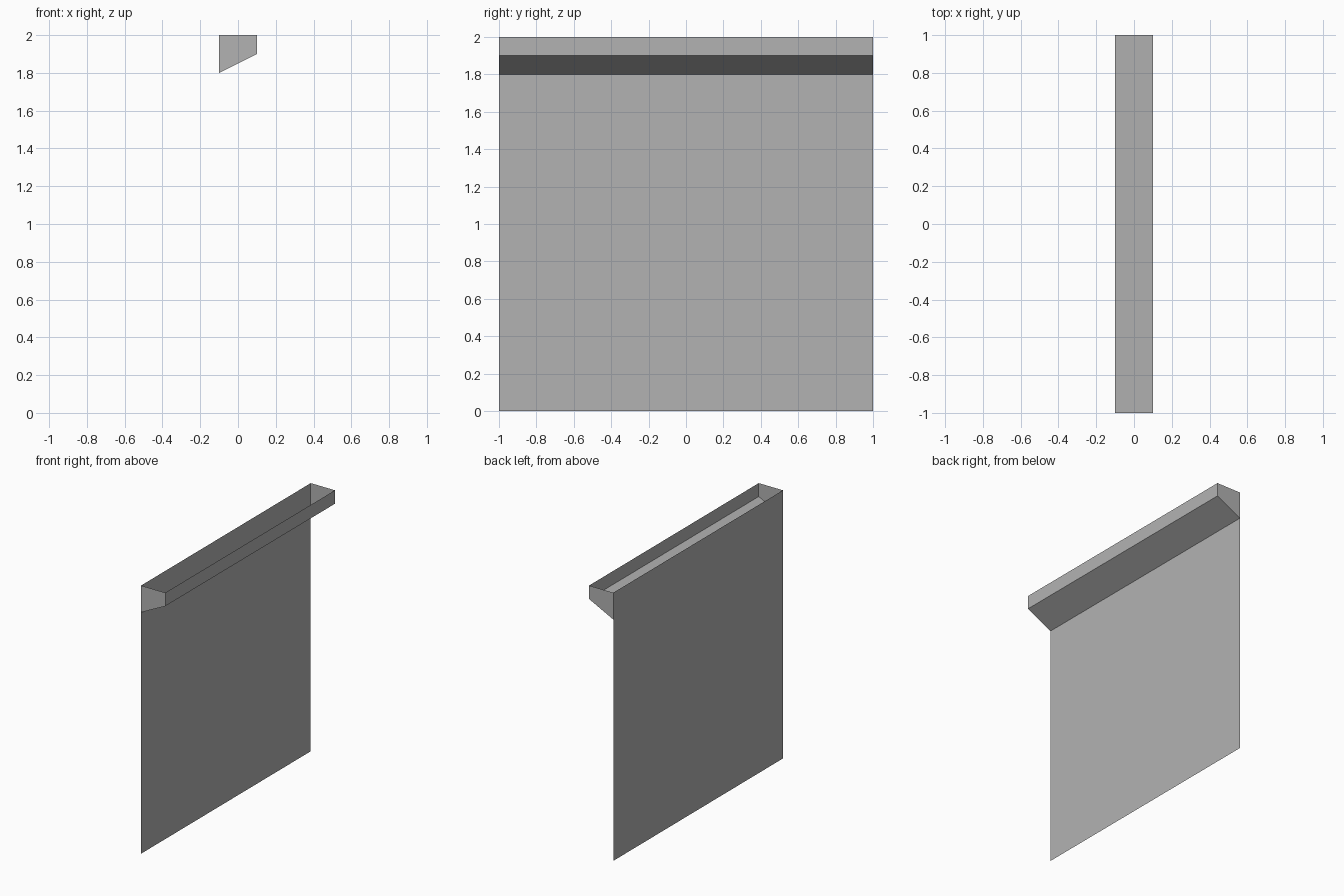
import bpy
import bmesh

cube = bpy.data.objects.get("Cube")
if cube:
    bpy.data.objects.remove(cube, do_unlink=True)

# Single grey finish
GREY = (0.448, 0.448, 0.448, 1.0)
grey = bpy.data.materials.new("grey")
grey.use_nodes = True
grey.diffuse_color = GREY
grey.node_tree.nodes["Principled BSDF"].inputs["Base Color"].default_value = GREY

HALF_LENGTH = 1.0
BACK, FRONT = -0.1, 0.1
TOP, LIP_BASE, TROUGH_BASE = 2.0, 1.9, 1.8


def sheet(name, corners):
    """Make one flat thin-sheet part from its corner points."""
    bm = bmesh.new()
    bm.faces.new([bm.verts.new(c) for c in corners])
    mesh = bpy.data.meshes.new(name)
    bm.to_mesh(mesh)
    bm.free()
    mesh.materials.append(grey)
    obj = bpy.data.objects.new(name, mesh)
    bpy.context.collection.objects.link(obj)
    return obj


def strip(name, start, end):
    """Sweep an x-z line along the full length."""
    (xa, za), (xb, zb) = start, end
    return sheet(name, [(xa, -HALF_LENGTH, za), (xa, HALF_LENGTH, za),
                        (xb, HALF_LENGTH, zb), (xb, -HALF_LENGTH, zb)])


# Tall back panel, sloping trough floor and upright lip
strip("back_panel", (BACK, 0), (BACK, TOP))
strip("trough_floor", (FRONT, LIP_BASE), (BACK, TROUGH_BASE))
strip("trough_lip", (FRONT, LIP_BASE), (FRONT, TOP))

# End caps close the open-topped trough
profile = [(BACK, TROUGH_BASE), (FRONT, LIP_BASE), (FRONT, TOP), (BACK, TOP)]
for name, side in (("front_end_cap", -1), ("back_end_cap", 1)):
    outline = profile if side < 0 else profile[::-1]
    sheet(name, [(x, side * HALF_LENGTH, z) for x, z in outline])
